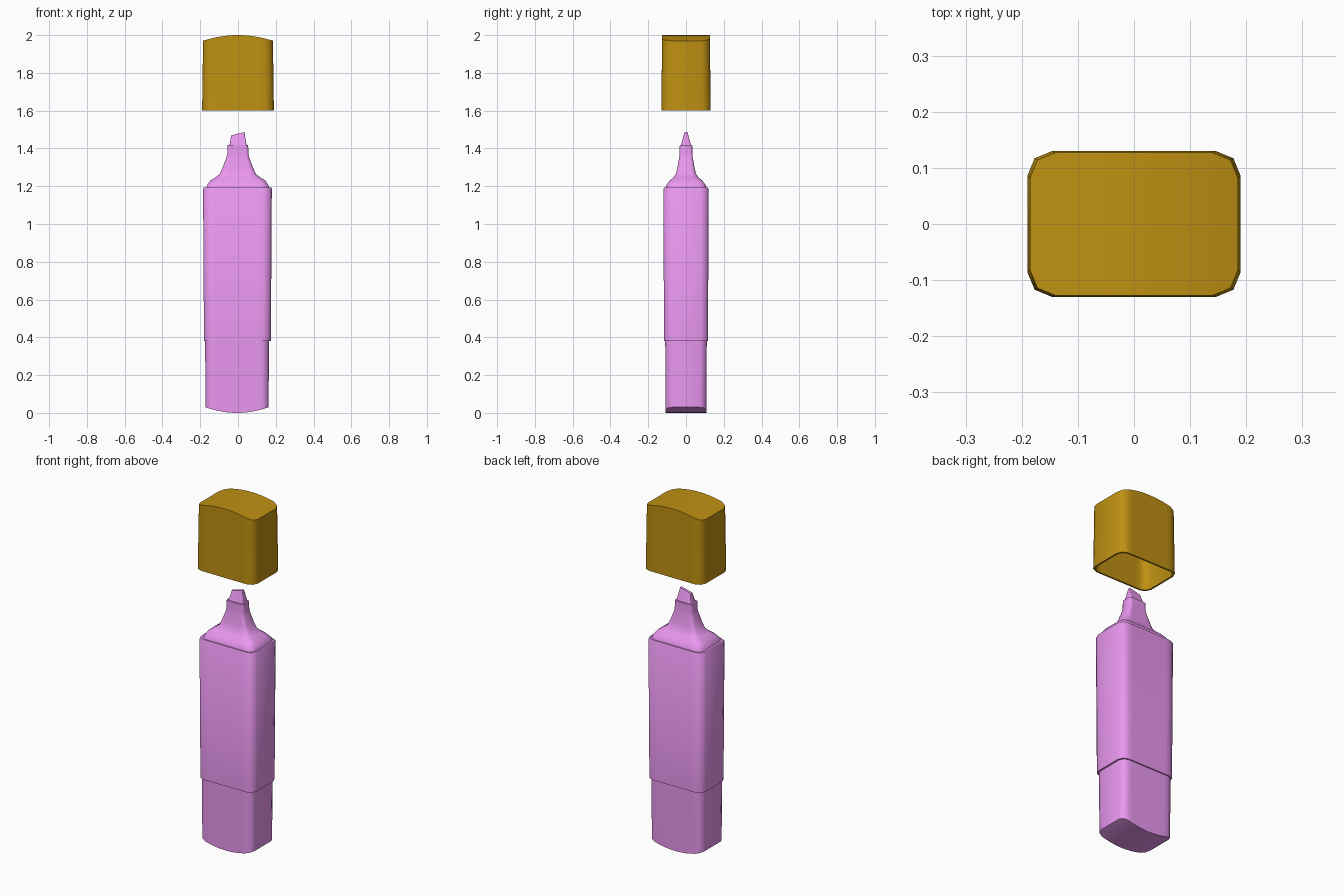
import bpy, bmesh, math

if "Cube" in bpy.data.objects:
    bpy.data.objects.remove(bpy.data.objects["Cube"])


def material(name, color):
    m = bpy.data.materials.new(name)
    m.diffuse_color = color
    m.use_nodes = True
    m.node_tree.nodes["Principled BSDF"].inputs["Base Color"].default_value = m.diffuse_color
    return m


PINK = material("pink_plastic", (0.82, 0.31, 0.87, 1))
GOLD = material("gold_plastic", (0.52, 0.28, 0.006, 1))
MIDS = 9        # points along each long side
CORNER = 2      # segments per rounded corner


def ring(cx, hx, hy, r, z):
    """Rounded rectangle; z is a height or a function of x in -1..1."""
    half = []
    for k in range(CORNER + 1):
        a = math.pi / 2 * k / CORNER
        half.append((hx - r + r * math.cos(a), hy - r + r * math.sin(a)))
    left = [(-x, y) for x, y in reversed(half)]
    for k in range(1, MIDS + 1):
        half.append(((hx - r) * (1 - 2 * k / (MIDS + 1)), hy))
    half += left
    pts = half + [(x, -y) for x, y in reversed(half)]
    height = z if callable(z) else (lambda t: z)
    return [(cx + x, y, height(x / hx)) for x, y in pts]


def loft(name, rings, mat):
    """Bridge the rings and close both ends with strips across y."""
    bm = bmesh.new()
    loops = [[bm.verts.new(p) for p in r] for r in rings]
    n = len(loops[0])
    for a, b in zip(loops, loops[1:]):
        for i in range(n):
            j = (i + 1) % n
            bm.faces.new((a[i], a[j], b[j], b[i]))
    for end in (loops[0], loops[-1]):
        for i in range(n // 2 - 1):
            bm.faces.new((end[i], end[i + 1], end[n - 2 - i], end[n - 1 - i]))
    bmesh.ops.recalc_face_normals(bm, faces=bm.faces)
    me = bpy.data.meshes.new(name)
    bm.to_mesh(me)
    bm.free()
    me.materials.append(mat)
    me.polygons.foreach_set("use_smooth", [True] * len(me.polygons))
    me.set_sharp_from_angle(angle=math.radians(48))
    ob = bpy.data.objects.new(name, me)
    bpy.context.collection.objects.link(ob)
    return ob


def dome(base, rise):
    return lambda t: base + rise * (1 - t * t)


# Narrow lower grip with a curved base
loft("lower_grip", [
    ring(-0.005, 0.167, 0.108, 0.036, dome(0.03, -0.03)),
    ring(-0.005, 0.169, 0.110, 0.036, 0.38),
], PINK)

# Main barrel
loft("barrel", [
    ring(-0.003, 0.177, 0.117, 0.040, 0.38),
    ring(-0.003, 0.182, 0.119, 0.040, 1.187),
    ring(-0.003, 0.178, 0.115, 0.038, 1.194),
], PINK)

# Flared neck ending in a collar
neck = [(0.168, 0.108, 0.035, 1.185), (0.163, 0.105, 0.035, 1.205),
        (0.146, 0.086, 0.034, 1.23), (0.120, 0.068, 0.030, 1.246),
        (0.096, 0.054, 0.024, 1.264), (0.080, 0.045, 0.018, 1.30),
        (0.060, 0.036, 0.013, 1.353), (0.056, 0.034, 0.012, 1.37),
        (0.055, 0.033, 0.012, 1.417)]
loft("neck", [ring(-0.001, *p) for p in neck], PINK)

# Chisel nib with a slanted tip
loft("nib", [
    ring(0, 0.046, 0.028, 0.004, 1.41),
    ring(-0.001, 0.035, 0.008, 0.003, lambda t: 1.478 + 0.009 * t),
], PINK)

# Hollow cap: inner ceiling, inner wall, rim, outer wall, curved top
loft("cap", [
    ring(0, 0.174, 0.117, 0.036, dome(1.955, 0.03)),
    ring(0, 0.180, 0.120, 0.037, 1.60),
    ring(0, 0.190, 0.130, 0.044, 1.60),
    ring(0, 0.185, 0.127, 0.044, dome(1.97, 0.03)),
], GOLD)
